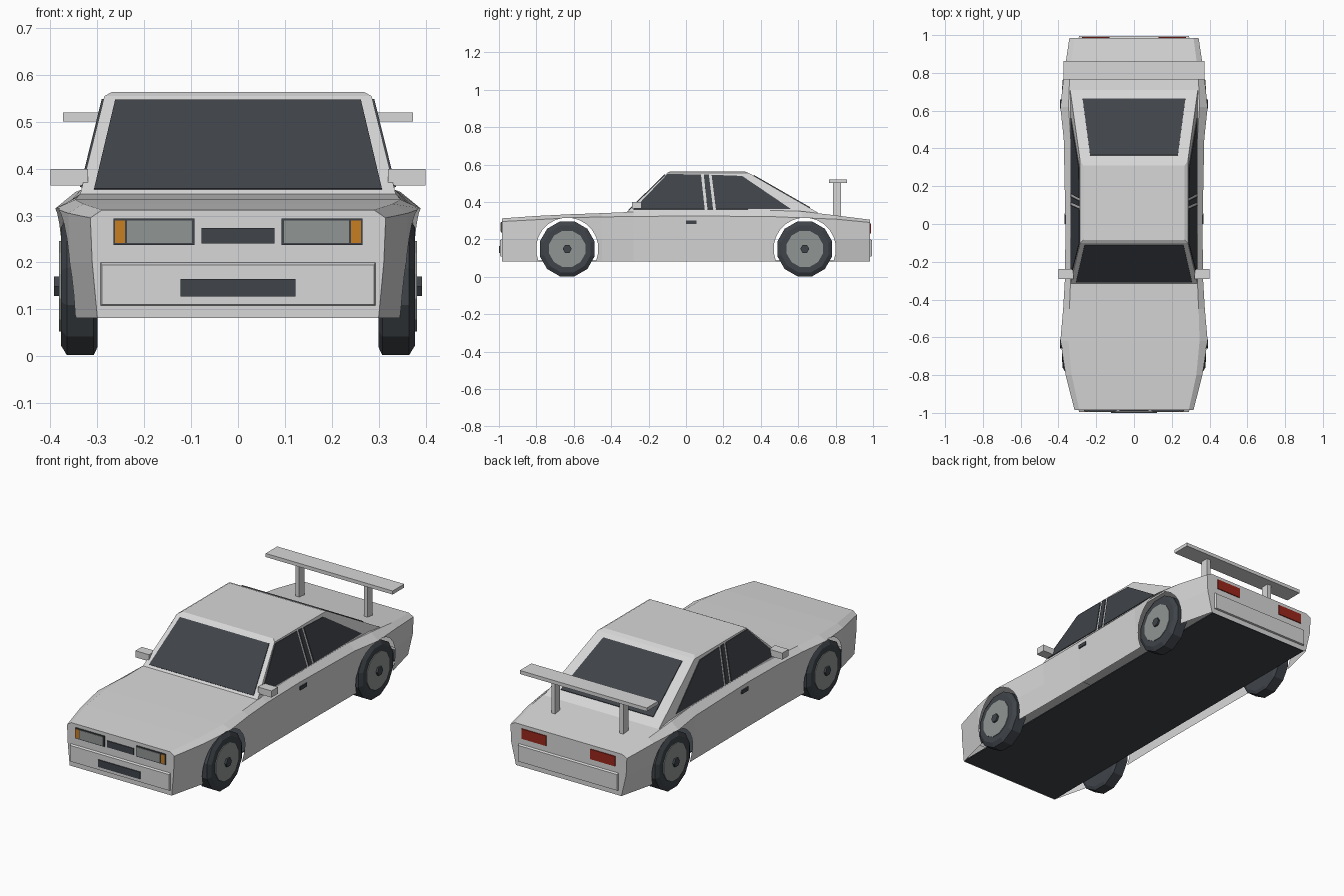
import bpy, bmesh
from math import sin, cos, pi
from mathutils import Vector

cube = bpy.data.objects.get("Cube")
if cube:
    bpy.data.objects.remove(cube, do_unlink=True)


def material(name, rgb):
    m = bpy.data.materials.new(name)
    m.use_nodes = True
    m.diffuse_color = (*rgb, 1)
    m.node_tree.nodes["Principled BSDF"].inputs["Base Color"].default_value = (*rgb, 1)
    return m


PAINT = material("light grey paint", (0.68, 0.68, 0.68))
DARK = material("dark glass and rubber", (0.05, 0.058, 0.068))
METAL = material("grey metal", (0.28, 0.3, 0.29))
ORANGE = material("orange lens", (0.58, 0.21, 0.015))
RED = material("red lens", (0.32, 0.02, 0.012))


def loft(name, rings, mat):
    """Closed solid through rings of equal point count."""
    bm = bmesh.new()
    loops = [[bm.verts.new(p) for p in ring] for ring in rings]
    n = len(loops[0])
    for a, b in zip(loops, loops[1:]):
        for i in range(n):
            j = (i + 1) % n
            bm.faces.new((a[i], a[j], b[j], b[i]))
    bm.faces.new(loops[0])
    bm.faces.new(loops[-1])
    bmesh.ops.recalc_face_normals(bm, faces=bm.faces)
    mesh = bpy.data.meshes.new(name)
    bm.to_mesh(mesh)
    bm.free()
    mesh.materials.append(mat)
    obj = bpy.data.objects.new(name, mesh)
    bpy.context.scene.collection.objects.link(obj)
    return obj


def box(name, x, y, z, mat):
    return loft(name, [[(x[0], v, z[0]), (x[1], v, z[0]), (x[1], v, z[1]), (x[0], v, z[1])]
                       for v in y], mat)


def plate(name, corners, mat, half=0.004):
    """Thin plate centred on a flat polygon."""
    pts = [Vector(c) for c in corners]
    n = (pts[1] - pts[0]).cross(pts[2] - pts[0]).normalized() * half
    return loft(name, [[p - n for p in pts], [p + n for p in pts]], mat)


def end_plate(name, x0, x1, z0, z1, y, mat):
    return plate(name, [(x0, y, z0), (x1, y, z0), (x1, y, z1), (x0, y, z1)], mat)


def disc(name, steps, y, z, mat, sides=12):
    """Turned solid about the x axis; steps are (x, radius)."""
    return loft(name, [[(x, y + r * sin(2 * pi * (i + .5) / sides),
                         z + r * cos(2 * pi * (i + .5) / sides)) for i in range(sides)]
                       for x, r in steps], mat)


AXLES = (-0.635, 0.635)
AXLE_Z, ARCH_R, SILL = 0.149, 0.167, 0.082

# Body stations: y, deck half width and height, shoulder half width and height, sill half width
stations = [
    (-0.985, 0.29, 0.312, 0.315, 0.295, 0.30),
    (-0.80, 0.33, 0.325, 0.362, 0.305, 0.345),
    (-0.62, 0.347, 0.334, 0.39, 0.315, 0.362),
    (-0.45, 0.342, 0.34, 0.375, 0.32, 0.358),
    (-0.28, 0.335, 0.347, 0.365, 0.322, 0.355),
    (0.0, 0.335, 0.355, 0.363, 0.325, 0.355),
    (0.45, 0.335, 0.355, 0.372, 0.322, 0.358),
    (0.62, 0.347, 0.35, 0.39, 0.315, 0.362),
    (0.80, 0.34, 0.328, 0.37, 0.308, 0.355),
    (0.985, 0.315, 0.305, 0.342, 0.29, 0.31),
]
rings = []
for y, wd, zd, ws, zs, wb in stations:
    half = [(wd, zd), (ws, zs), (ws - 0.004, 0.2), (wb, SILL)]
    rings.append([(x, y, z) for x, z in half] + [(-x, y, z) for x, z in reversed(half)])
body = loft("body_shell", rings, PAINT)

# Cut the wheel arches, then open the shell underneath and inside the arches
cutters = []
for y in AXLES:
    c = disc("arch_cutter", [(-0.6, ARCH_R), (0.6, ARCH_R)], y, AXLE_Z, PAINT, 24)
    c.hide_render = True
    mod = body.modifiers.new("arch", "BOOLEAN")
    mod.operation, mod.solver, mod.object = "DIFFERENCE", "EXACT", c
    cutters.append(c)
deps = bpy.context.evaluated_depsgraph_get()
cut_mesh = bpy.data.meshes.new_from_object(body.evaluated_get(deps))
body.modifiers.clear()
body.data = cut_mesh
for c in cutters:
    bpy.data.objects.remove(c, do_unlink=True)


def is_hidden(face):
    if all(v.co.z < SILL + 0.002 for v in face.verts):
        return True
    return abs(face.normal.x) < 0.2 and any(
        all(0.98 < Vector((v.co.y - y, v.co.z - AXLE_Z)).length / ARCH_R < 1.01
            for v in face.verts) for y in AXLES)


bm = bmesh.new()
bm.from_mesh(cut_mesh)
bmesh.ops.delete(bm, geom=[f for f in bm.faces if is_hidden(f)], context="FACES")
bm.to_mesh(cut_mesh)
bm.free()

box("floor_panel", (-0.3, 0.3), (-0.98, 0.98), (SILL, SILL + 0.006), DARK)

# Bumpers
for name, s in (("front_bumper", -1), ("rear_bumper", 1)):
    loft(name, [[(-w, s * y, lo), (w, s * y, lo), (w, s * y, hi), (-w, s * y, hi)]
                for y, w, lo, hi in ((0.97, 0.299, 0.105, 0.207), (0.995, 0.29, 0.11, 0.195))],
         PAINT)

# Cabin: sloping glasshouse with a slightly crowned roof
loft("cabin", [[(-w, y0, z), (w, y0, z), (w, y1, z), (-w, y1, z)] for z, w, y0, y1 in (
    (0.34, 0.338, -0.322, 0.71), (0.555, 0.285, -0.1, 0.335), (0.564, 0.268, -0.085, 0.31))],
     PAINT)


def side_x(z):
    return 0.338 - (z - 0.34) * 0.053 / 0.215


def screen(name, y_low, y_high, z_low, z_high, w_low, w_high):
    plate(name, [(-w_low, y_low, z_low), (w_low, y_low, z_low),
                 (w_high, y_high, z_high), (-w_high, y_high, z_high)], DARK)


screen("windscreen", -0.306, -0.111, 0.355, 0.545, 0.307, 0.262)
screen("rear_window", 0.662, 0.362, 0.368, 0.54, 0.272, 0.232)

windows = {
    "front_side_window": [(-0.28, 0.36), (-0.1, 0.548), (0.08, 0.546), (0.1, 0.36)],
    "pillar_glass": [(0.115, 0.36), (0.095, 0.546), (0.122, 0.545), (0.145, 0.36)],
    "rear_side_window": [(0.16, 0.36), (0.137, 0.544), (0.3, 0.538), (0.56, 0.362)],
}

for side, s in (("left", 1), ("right", -1)):
    for name, outline in windows.items():
        plate(f"{side}_{name}", [(s * side_x(z), y, z) for y, z in outline], DARK)

    plate(f"{side}_door_handle", [(s * 0.364, y, z) for y, z in
                                  ((0, 0.283), (0.055, 0.283), (0.055, 0.302), (0, 0.302))], DARK)
    box(f"{side}_mirror", (s * 0.32, s * 0.4), (-0.29, -0.237), (0.364, 0.399), PAINT)

    # Lamps
    end_plate(f"{side}_headlight_frame", s * 0.093, s * 0.266, 0.237, 0.294, -0.986, DARK)
    end_plate(f"{side}_headlight", s * 0.098, s * 0.237, 0.242, 0.289, -0.988, METAL)
    end_plate(f"{side}_indicator", s * 0.241, s * 0.262, 0.242, 0.289, -0.988, ORANGE)
    end_plate(f"{side}_tail_light", s * 0.13, s * 0.275, 0.232, 0.285, 0.986, RED)

    # Wheels
    for end, y in zip(("front", "rear"), AXLES):
        part = f"{side}_{end}"
        disc(part + "_tyre", [(s * x, r) for x, r in
             ((0.3, 0.135), (0.308, 0.152), (0.365, 0.152), (0.378, 0.13), (0.378, 0.09))],
             y, AXLE_Z, DARK)
        disc(part + "_rim", [(s * 0.35, 0.1), (s * 0.382, 0.1)], y, AXLE_Z, METAL)
        disc(part + "_hub", [(s * 0.37, 0.024), (s * 0.392, 0.024)], y, AXLE_Z, DARK, 6)

    box(f"{side}_wing_post", (s * 0.19, s * 0.212), (0.785, 0.828), (0.31, 0.508), PAINT)

# Nose openings and rear wing
end_plate("upper_grille", -0.078, 0.078, 0.24, 0.274, -0.986, DARK)
end_plate("lower_grille", -0.123, 0.123, 0.127, 0.165, -0.996, DARK)
box("rear_wing", (-0.373, 0.373), (0.765, 0.862), (0.501, 0.52), PAINT)
